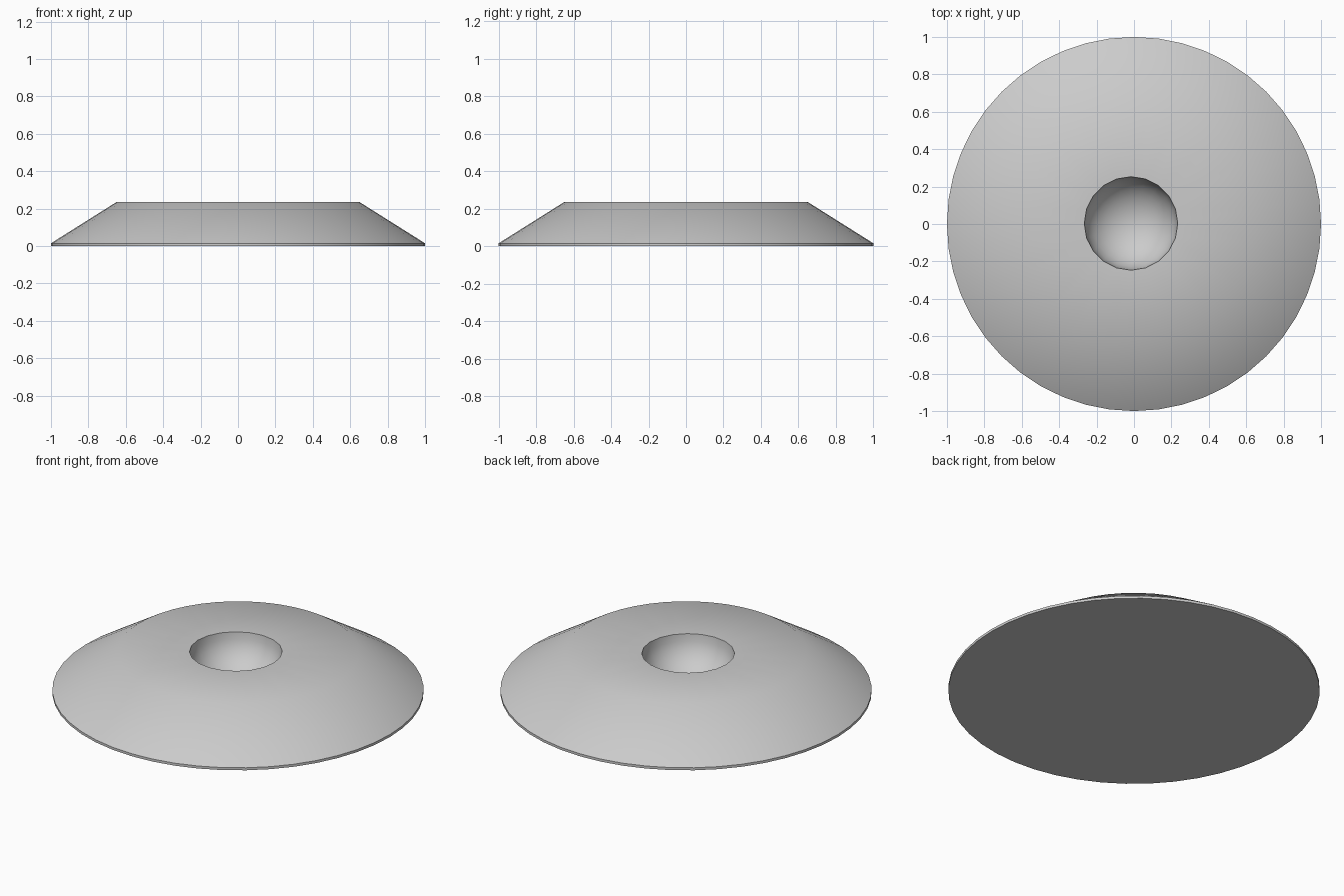
import bpy, bmesh
from math import sin, cos, pi

if "Cube" in bpy.data.objects:
    bpy.data.objects.remove(bpy.data.objects["Cube"])

bm = bmesh.new()


def lathe(profile, sides, cx=0.0, cy=0.0):
    """Revolve (radius, z) points; return the rings of vertices."""
    rings = []
    for r, z in profile:
        rings.append([bm.verts.new((cx + r * cos(2 * pi * i / sides),
                                    cy + r * sin(2 * pi * i / sides), z))
                      for i in range(sides)])
    for a, b in zip(rings, rings[1:]):
        for i in range(sides):
            j = (i + 1) % sides
            bm.faces.new((a[i], a[j], b[j], b[i]))
    return rings


def loop_edges(ring):
    return [bm.edges.get((ring[i - 1], ring[i])) for i in range(len(ring))]


# Outer body: thin rim and sloped side, closed underneath
body = lathe([(1.0, 0.0), (1.0, 0.015), (0.65, 0.235)], 48)
bm.faces.new(body[0][::-1])

# Round bowl sunk into the top, slightly off centre
TOP, R, DEPTH, N = 0.235, 0.25, 0.215, 8
bowl = lathe([(R * cos(pi / 2 * k / N), TOP - DEPTH * sin(pi / 2 * k / N))
              for k in range(N)], 20, -0.016, 0.003)
tip = bm.verts.new((-0.016, 0.003, TOP - DEPTH))
last = bowl[-1]
for i in range(len(last)):
    bm.faces.new((last[i - 1], last[i], tip))

# Flat top between the side and the bowl
bmesh.ops.triangle_fill(bm, use_beauty=True, normal=(0, 0, 1),
                        edges=loop_edges(body[-1]) + loop_edges(bowl[0]))
bmesh.ops.recalc_face_normals(bm, faces=bm.faces)

mesh = bpy.data.meshes.new("holder_base")
bm.to_mesh(mesh)
bm.free()
obj = bpy.data.objects.new("holder_base", mesh)
bpy.context.collection.objects.link(obj)
bpy.context.view_layer.objects.active = obj
obj.select_set(True)
bpy.ops.object.shade_smooth_by_angle(angle=0.7)
